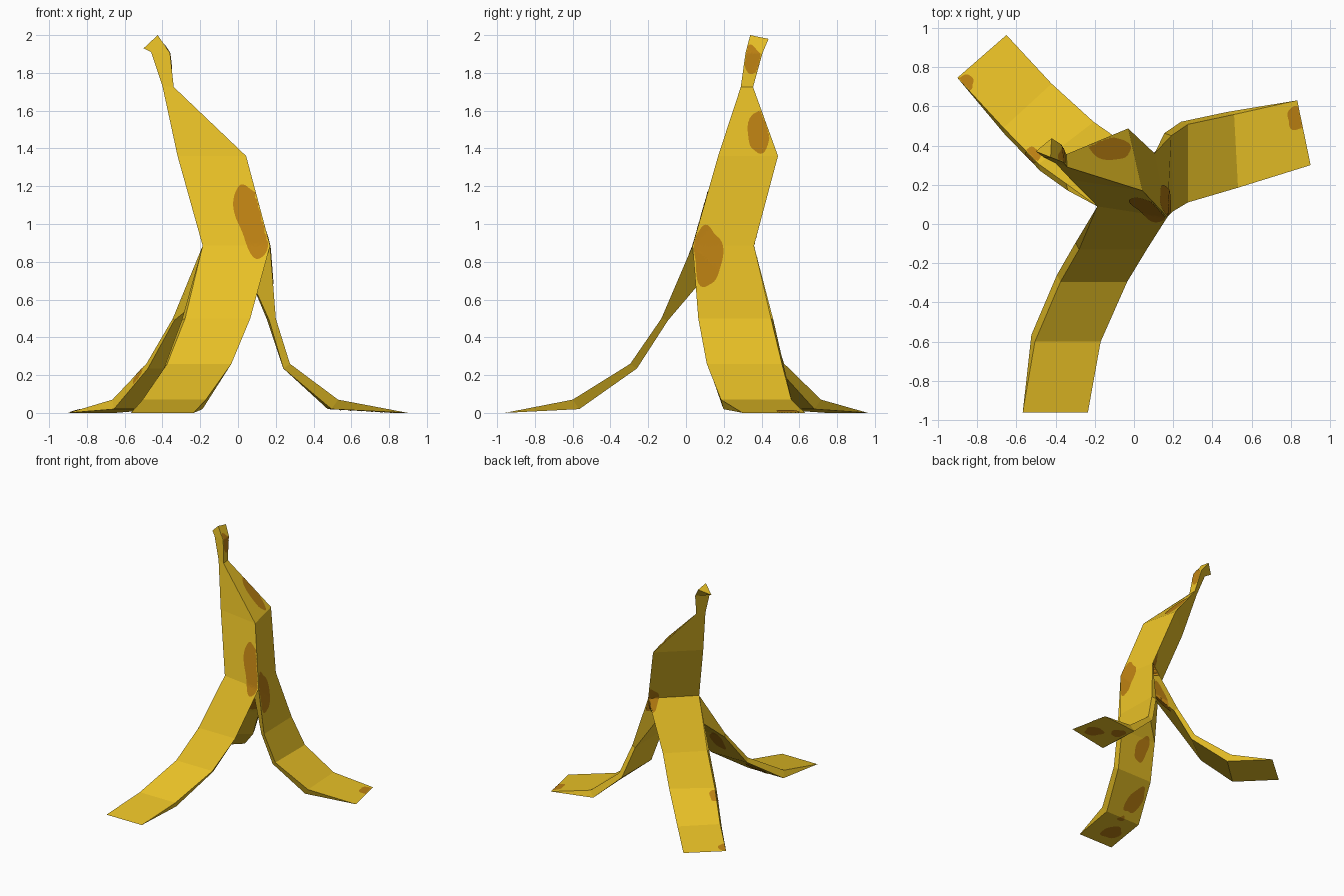
import bpy, bmesh, math
from mathutils import Vector
from mathutils.bvhtree import BVHTree

cube = bpy.data.objects.get("Cube")
if cube:
    bpy.data.objects.remove(cube)


def make_material(name, color):
    mat = bpy.data.materials.new(name)
    mat.use_nodes = True
    mat.diffuse_color = color
    bsdf = next(n for n in mat.node_tree.nodes if n.type == 'BSDF_PRINCIPLED')
    bsdf.inputs["Base Color"].default_value = color
    bsdf.inputs["Roughness"].default_value = 0.8
    return mat


def make_object(name, bm, mat):
    mesh = bpy.data.meshes.new(name)
    bm.to_mesh(mesh)
    mesh.materials.append(mat)
    obj = bpy.data.objects.new(name, mesh)
    bpy.context.collection.objects.link(obj)
    return obj


yellow = make_material("peel yellow", (0.84, 0.55, 0.02, 1))
brown = make_material("bruise brown", (0.50, 0.215, 0.006, 1))

# Closed upper fruit and stem: triangular rings (left, right, back corners)
rings = [
    [(-.187, .09, .885), (.17, .035, .885), (.105, .36, .885)],
    [(-.32, .225, 1.36), (.043, .17, 1.36), (-.03, .487, 1.36)],
    [(-.40, .31, 1.73), (-.34, .29, 1.725), (-.345, .355, 1.725)],
    [(-.46, .34, 1.91), (-.36, .315, 1.905), (-.37, .405, 1.905)],
    [(-.50, .37, 1.93), (-.425, .34, 2.0), (-.42, .437, 1.98)],
]
bm = bmesh.new()
verts = [[bm.verts.new(p) for p in ring] for ring in rings]
for low, high in zip(verts, verts[1:]):
    for i in range(3):
        j = (i + 1) % 3
        bm.faces.new((low[i], low[j], high[j], high[i]))
bm.faces.new(verts[-1])

# Three peeled flaps: plan positions of both edges at shared heights
heights = (.5, .26, .07, 0)
drops = (.01, .025, .05)
flaps = [  # first edge, second edge, inward shift of the inner skin
    ([(-.28, -.13), (-.375, -.295), (-.505, -.6), (-.567, -.96)],
     [(.065, -.13), (-.035, -.295), (-.17, -.6), (-.235, -.96)], (-.018, .035)),
    ([(.2, .065), (.275, .11), (.53, .185), (.9, .3)],
     [(.19, .45), (.275, .508), (.51, .558), (.832, .63)], (-.035, .013)),
    ([(-.09, .44), (-.205, .52), (-.42, .715), (-.65, .963)],
     [(-.345, .205), (-.485, .305), (-.665, .49), (-.9, .745)], (.008, -.035)),
]
centre = bm.verts.new((.03, .16, .79))
for i, (first, second, shift) in enumerate(flaps):
    outer = [verts[0][i], verts[0][(i + 1) % 3]]
    inner = [centre, centre]
    for k, z in enumerate(heights):
        plan = (first[k], second[k])
        new_outer = [bm.verts.new((x, y, z)) for x, y in plan]
        if z > 0:
            new_inner = [bm.verts.new((x + shift[0], y + shift[1], z - drops[k]))
                         for x, y in plan]
        else:
            new_inner = new_outer
        loops = [(outer[0], outer[1], new_outer[1], new_outer[0]),
                 (inner[1], inner[0], new_inner[0], new_inner[1]),
                 (inner[0], outer[0], new_outer[0], new_inner[0]),
                 (outer[1], inner[1], new_inner[1], new_outer[1])]
        for loop in loops:
            bm.faces.new(list(dict.fromkeys(loop)))
        outer, inner = new_outer, new_inner
bmesh.ops.recalc_face_normals(bm, faces=bm.faces[:])
tree = BVHTree.FromBMesh(bm)
make_object("peel", bm, yellow)
bm.free()


# Bruises: thin uneven patches laid on the skin along a direction
def bruise(name, point, aim, width, height, tilt=0):
    point, aim = Vector(point), Vector(aim).normalized()
    up = Vector((0, 1, 0)) if abs(aim.z) > .9 else Vector((0, 0, 1))
    side = aim.cross(up).normalized()
    patch = bmesh.new()
    steps, count = 10, 40
    grid = []
    for r in range(steps + 1):
        row = []
        for a in range(count):
            t = math.tau * a / count
            s = r / steps * (1 + .09 * math.sin(3 * t + point.x * 9) + .05 * math.sin(5 * t))
            u, v = width * s * math.cos(t), height * s * math.sin(t)
            u, v = (u * math.cos(tilt) - v * math.sin(tilt),
                    u * math.sin(tilt) + v * math.cos(tilt))
            hit, normal, _, _ = tree.ray_cast(point + side * u + up * v - aim * .3, aim, .6)
            good = hit is not None and normal.dot(aim) < -.15
            row.append((patch.verts.new(hit + normal * .003), normal) if good else None)
        grid.append(row)
    for low, high in zip(grid, grid[1:]):
        for a in range(count):
            b = (a + 1) % count
            quad = (low[a], low[b], high[b], high[a])
            if all(quad) and all(q[1].dot(quad[0][1]) > .6 for q in quad):
                patch.faces.new([q[0] for q in quad])
    bmesh.ops.remove_doubles(patch, verts=patch.verts[:], dist=.0005)
    bmesh.ops.delete(patch, geom=[v for v in patch.verts if not v.link_faces], context='VERTS')
    make_object(name, patch, brown)
    patch.free()


front, from_left, down, up_dir, from_back = (0, 1, 0), (-1, 0, 0), (0, 0, -1), (0, 0, 1), (1, -1, 0)
bruise("front_bruise", (.075, .1, 1.02), front, .08, .2, .25)
bruise("side_bruise", (.14, .115, .83), from_left, .075, .16)
bruise("shoulder_bruise", (-.15, .395, 1.5), from_left, .065, .125, -.2)
bruise("stem_bruise", (-.36, .355, 1.865), from_left, .05, .075, .2)
bruise("waist_bruise", (.09, .35, .88), from_back, .06, .1)
bruise("left_tip_bruise", (.83, .54, .02), down, .05, .06)
bruise("right_tip_bruise", (-.86, .72, .02), down, .045, .04)
bruise("right_edge_bruise", (-.515, .35, .22), down, .04, .04)

# Bruises on the inner skin
for n, (x, y, z, w, h) in enumerate([
        (-.42, -.78, .01, .08, .09), (-.36, -.42, .12, .07, .1), (-.35, -.58, .02, .03, .03),
        (-.2, -.14, .4, .06, .06), (.74, .38, .01, .08, .07), (.56, .47, .02, .06, .06),
        (-.04, .3, .62, .07, .07)]):
    bruise("inner_bruise_%d" % n, (x, y, z), up_dir, w, h)
